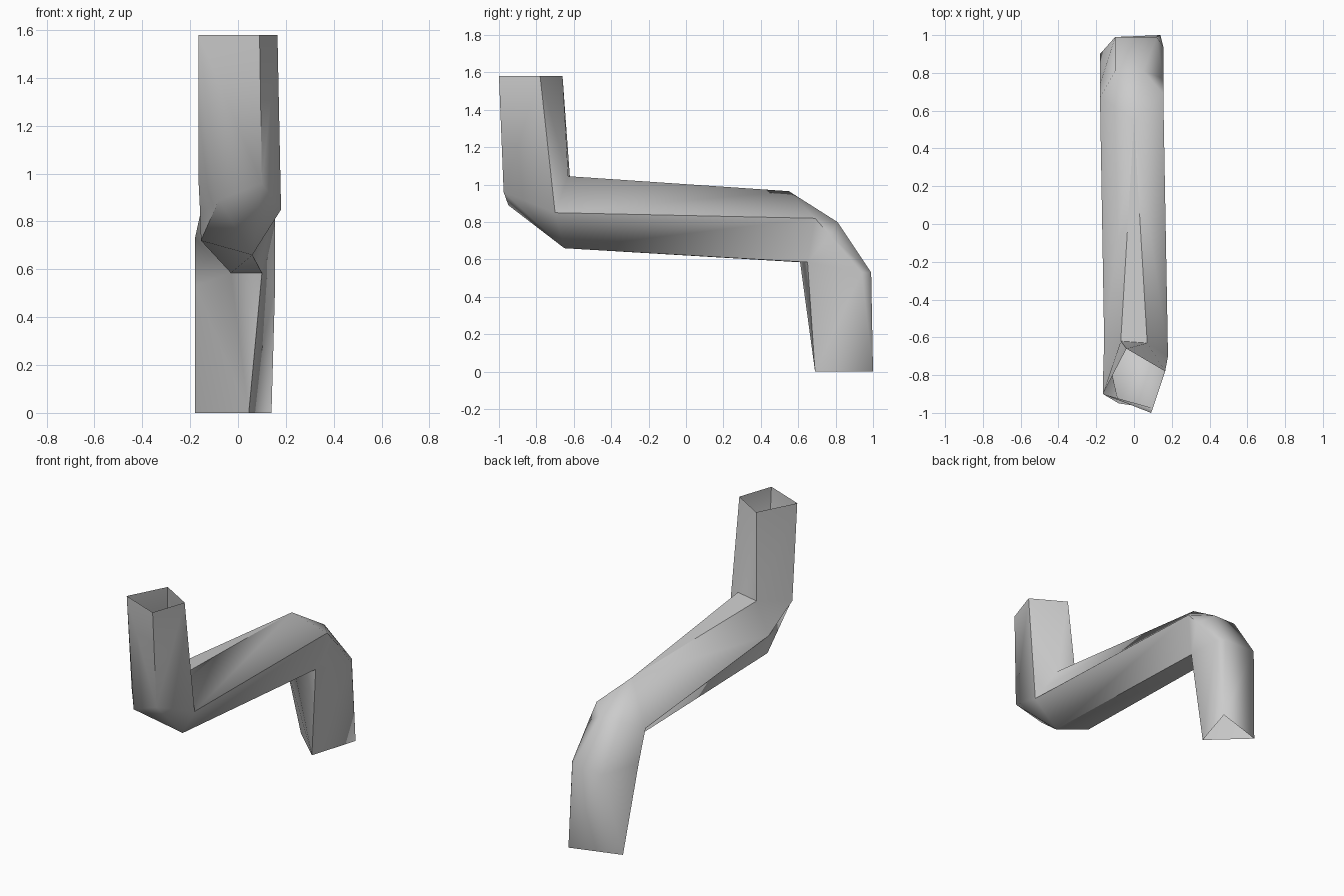
import bpy
import bmesh
import math

cube = bpy.data.objects.get("Cube")
if cube:
    bpy.data.objects.remove(cube, do_unlink=True)

# Plain grey metal
metal = bpy.data.materials.new("grey metal")
metal.use_nodes = True
colour = (0.6, 0.6, 0.6, 1)
metal.diffuse_color = colour
metal.node_tree.nodes["Principled BSDF"].inputs["Base Color"].default_value = colour

# Corners shared by neighbouring sections
inlet_side, inlet_front = (-.165, -.9, 1.58), (.09, -1, 1.58)
inlet_right, inlet_back = (.165, -.78, 1.58), (-.04, -.66, 1.58)
crook_left, crook_right = (-.07, -.62, 1.03), (.07, -.63, 1.045)
front_hip, front_heel = (.18, -.7, .85), (.06, -.65, .66)
ridge = (0, .55, .965)
under_right, under_left = (.1, .65, .585), (-.03, .61, .585)
back_hip = (-.18, .67, .73)
outlet_side, outlet_front, outlet_back = (-.18, .9, 0), (.045, .69, 0), (.14, 1, 0)

# Sections along the pipe, each ordered:
# top left, top right, right, bottom right, bottom left, left
sections = [
    # open upper end
    [inlet_back, inlet_back, inlet_right, inlet_front, inlet_side, inlet_side],
    # front elbow, start and end
    [crook_left, crook_right, front_hip, (.1, -.975, .96), (-.08, -.95, .89), (-.165, -.85, .97)],
    [crook_left, crook_right, front_hip, front_heel, (-.155, -.61, .72), (-.158, -.62, .83)],
    # back elbow, start, middle and end
    [ridge, ridge, (.155, .69, .82), under_right, under_left, back_hip],
    [(-.1, .81, .8), (.05, .81, .8), (.155, .77, .73), under_right, under_left, back_hip],
    [(-.1, .99, .53), (.12, .99, .53), (.155, .94, .53), under_right, under_left, (-.18, .74, .53)],
    # open lower end
    [outlet_side, outlet_back, outlet_back, outlet_front, outlet_front, outlet_side],
]

# Skin the sections, sharing the vertex wherever corners coincide
bm = bmesh.new()
corners = {}


def vertex(point):
    if point not in corners:
        corners[point] = bm.verts.new(point)
    return corners[point]


for upper, lower in zip(sections, sections[1:]):
    for i in range(len(upper)):
        j = (i + 1) % len(upper)
        loop = [upper[i], upper[j], lower[j], lower[i]]
        unique = list(dict.fromkeys(vertex(p) for p in loop))
        if len(unique) > 2:
            bm.faces.new(unique)

bmesh.ops.triangulate(bm, faces=bm.faces[:], quad_method='SHORT_EDGE')
bmesh.ops.recalc_face_normals(bm, faces=bm.faces[:])
mesh = bpy.data.meshes.new("bent_pipe")
bm.to_mesh(mesh)
bm.free()
mesh.materials.append(metal)

pipe = bpy.data.objects.new("bent_pipe", mesh)
bpy.context.collection.objects.link(pipe)
bpy.ops.object.select_all(action='DESELECT')
pipe.select_set(True)
bpy.context.view_layer.objects.active = pipe
bpy.ops.object.shade_smooth_by_angle(angle=math.radians(60))
